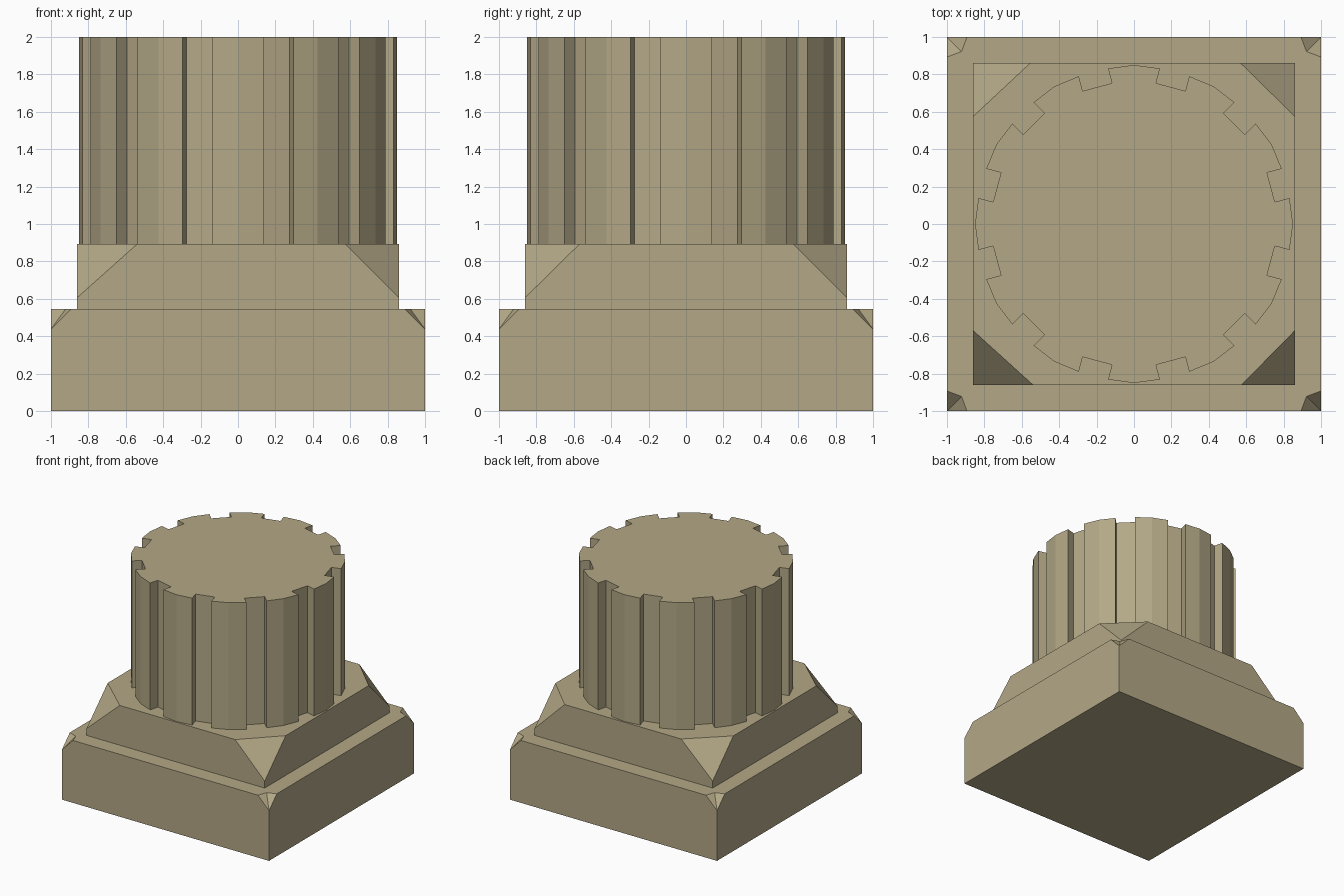
import bpy, bmesh, math

if "Cube" in bpy.data.objects:
    bpy.data.objects.remove(bpy.data.objects["Cube"])

CORNERS = [(1, 1), (-1, 1), (-1, -1), (1, -1)]  # counter-clockwise


def finish(name, bm):
    bmesh.ops.recalc_face_normals(bm, faces=bm.faces)
    mesh = bpy.data.meshes.new(name)
    bm.to_mesh(mesh)
    bm.free()
    obj = bpy.data.objects.new(name, mesh)
    bpy.context.collection.objects.link(obj)
    return obj


def chipped_slab(name, half, z0, z1, z_chip, cuts, kink=None):
    """Square slab whose top corners are chipped off; kink hollows the chip's top edge."""
    bm = bmesh.new()
    floor, low, first, last, top = [], [], [], [], []
    for (sx, sy), (cx, cy) in zip(CORNERS, cuts):
        floor.append(bm.verts.new((sx * half, sy * half, z0)))
        c = bm.verts.new((sx * half, sy * half, z_chip))
        on_x = bm.verts.new((sx * half, sy * (half - cy), z1))
        on_y = bm.verts.new((sx * (half - cx), sy * half, z1))
        a, b = (on_x, on_y) if sx * sy > 0 else (on_y, on_x)
        low.append(c)
        first.append(a)
        last.append(b)
        if kink:
            k = bm.verts.new((sx * kink, sy * kink, z1))
            bm.faces.new((c, k, a))
            bm.faces.new((c, b, k))
            top += [a, k, b]
        else:
            bm.faces.new((c, b, a))
            top += [a, b]
    for i in range(4):
        j = (i + 1) % 4
        bm.faces.new((floor[i], floor[j], low[j], first[j], last[i], low[i]))
    bm.faces.new(top)
    bm.faces.new(floor[::-1])
    return finish(name, bm)


# Lower plinth with small hollow corner chips
chipped_slab("plinth", 1.0, 0.0, 0.545, 0.438, [(0.107, 0.107)] * 4, kink=0.922)

# Upper tier with large, slightly uneven corner cuts
chipped_slab("upper_tier", 0.86, 0.545, 0.892, 0.606,
             [(0.29, 0.285), (0.305, 0.285), (0.32, 0.29), (0.285, 0.29)])

# Fluted shaft: 24-sided column with 12 square grooves
R, GROOVE_HALF, GROOVE_FLOOR = 0.85, 0.081, 0.758
lip = R - GROOVE_HALF * math.tan(math.radians(7.5))
outline = []
for i in range(12):
    ridge, groove = math.radians(30 * i), math.radians(30 * i + 15)
    outline.append((R * math.cos(ridge), R * math.sin(ridge)))
    for r, t in ((lip, -GROOVE_HALF), (GROOVE_FLOOR, -GROOVE_HALF),
                 (GROOVE_FLOOR, GROOVE_HALF), (lip, GROOVE_HALF)):
        outline.append((r * math.cos(groove) - t * math.sin(groove),
                        r * math.sin(groove) + t * math.cos(groove)))

bm = bmesh.new()
bottom = [bm.verts.new((x, y, 0.892)) for x, y in outline]
top = [bm.verts.new((x, y, 2.0)) for x, y in outline]
n = len(outline)
for i in range(n):
    j = (i + 1) % n
    bm.faces.new((bottom[i], bottom[j], top[j], top[i]))
bm.faces.new(top)
bm.faces.new(bottom[::-1])
shaft = finish("fluted_shaft", bm)

# Stone colour
stone = bpy.data.materials.new("stone")
stone.diffuse_color = (0.45, 0.39, 0.24, 1.0)
stone.use_nodes = True
stone.node_tree.nodes["Principled BSDF"].inputs["Base Color"].default_value = stone.diffuse_color
for obj in bpy.context.collection.objects:
    obj.data.materials.append(stone)
